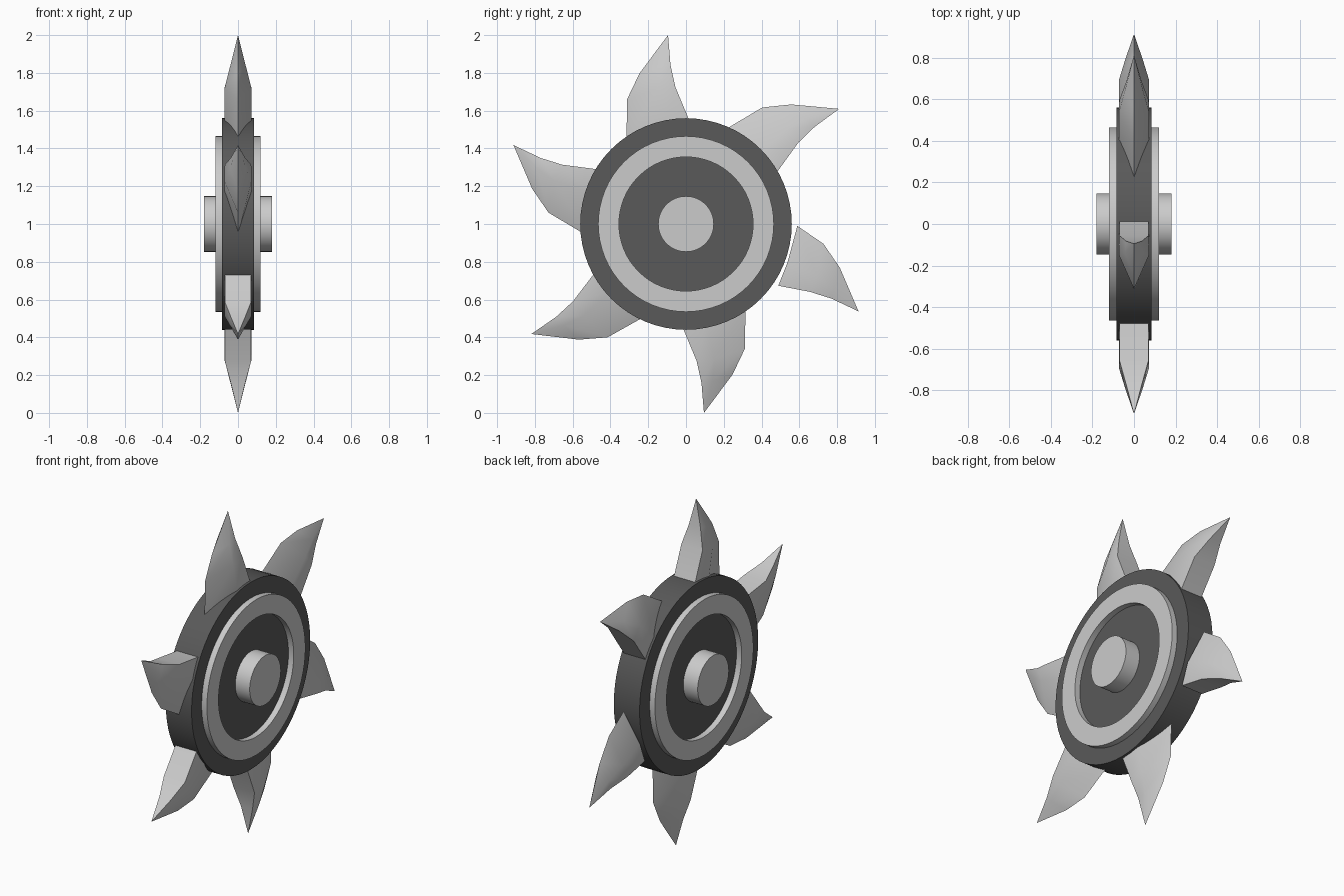
import bpy, bmesh, math
from mathutils import Matrix, Vector

if "Cube" in bpy.data.objects:
    bpy.data.objects.remove(bpy.data.objects["Cube"])

CENTRE = Vector((0, 0, 1.0))
dark = bpy.data.materials.new("dark_grey")
dark.diffuse_color = (0.1, 0.1, 0.1, 1)
dark.use_nodes = True
dark.node_tree.nodes["Principled BSDF"].inputs["Base Color"].default_value = dark.diffuse_color


def finish(name, bm, angle, mat=None):
    bmesh.ops.recalc_face_normals(bm, faces=bm.faces)
    me = bpy.data.meshes.new(name)
    bm.to_mesh(me)
    bm.free()
    ob = bpy.data.objects.new(name, me)
    bpy.context.collection.objects.link(ob)
    if mat:
        me.materials.append(mat)
    bpy.context.view_layer.objects.active = ob
    ob.select_set(True)
    bpy.ops.object.shade_smooth_by_angle(angle=math.radians(angle))
    ob.select_set(False)
    return ob


def disc(name, radius, half, mat=None):
    bm = bmesh.new()
    turn = Matrix.Translation(CENTRE) @ Matrix.Rotation(math.pi / 2, 4, 'Y')
    bmesh.ops.create_cone(bm, cap_ends=True, segments=64, radius1=radius,
                          radius2=radius, depth=2 * half, matrix=turn)
    return finish(name, bm, 30, mat)


def ring(name, r_out, r_in, x0, x1, n=64):
    bm = bmesh.new()
    loops = []
    for i in range(n):
        a = 2 * math.pi * i / n
        d = Vector((0, math.cos(a), math.sin(a)))
        loops.append([bm.verts.new(CENTRE + d * r + Vector((x, 0, 0)))
                      for r, x in ((r_out, x0), (r_out, x1), (r_in, x1), (r_in, x0))])
    for i in range(n):
        a, b = loops[i], loops[(i + 1) % n]
        for k in range(4):
            bm.faces.new((a[k], a[(k + 1) % 4], b[(k + 1) % 4], b[k]))
    return finish(name, bm, 30)


# Blade rows as (y, z): sharp ridge, thick middle, flat hollow side, then half widths
BASE = ((-.315, .44), (-.11, .53), (.025, .53), .072, .070)
LOOSE_BASE = ((-.325, .493), (-.13, .545), (0, .564), .072, .070)
ROWS = [((-.312, .66), (-.15, .715), (-.056, .725), .072, .070),
        ((-.246, .798), (-.14, .83), (-.082, .842), .043, .038)]
TIP = (-.095, 1.0)


def blade(name, degrees, base=BASE, shift=(0, 0, 0), scale=1.0):
    bm = bmesh.new()
    loops = []
    for r, m, c, wm, wc in [base] + ROWS:
        pts = [(0, *r), (wm, *m), (wc, *c), (-wc, *c), (-wm, *m)]
        loops.append([bm.verts.new(p) for p in pts])
    tip = bm.verts.new((0, *TIP))
    bm.faces.new(loops[0])
    for a, b in zip(loops, loops[1:]):
        for k in range(5):
            j = (k + 1) % 5
            bm.faces.new((a[k], a[j], b[j], b[k]))
    for k in range(5):
        bm.faces.new((loops[-1][k], loops[-1][(k + 1) % 5], tip))
    bm.transform(Matrix.Translation(CENTRE + Vector(shift))
                 @ Matrix.Rotation(math.radians(degrees), 4, 'X')
                 @ Matrix.Scale(scale, 4))
    return finish(name, bm, 35)


# Wheel body, raised rims on both faces, and axle hub
disc("wheel_disc", 0.56, 0.085, dark)
for side, s in (("right", 1), ("left", -1)):
    ring("rim_" + side, 0.465, 0.355, s * 0.08, s * 0.12)
disc("axle_hub", 0.147, 0.18)

# Curved blades around the edge; one sits loose, slightly off the disc
for i in range(4):
    blade(f"blade_{i + 1}", 60 * i)
blade("blade_5_loose", -120, LOOSE_BASE, (0, 0, -.045))
blade("blade_6", -58.5, scale=1.01)
